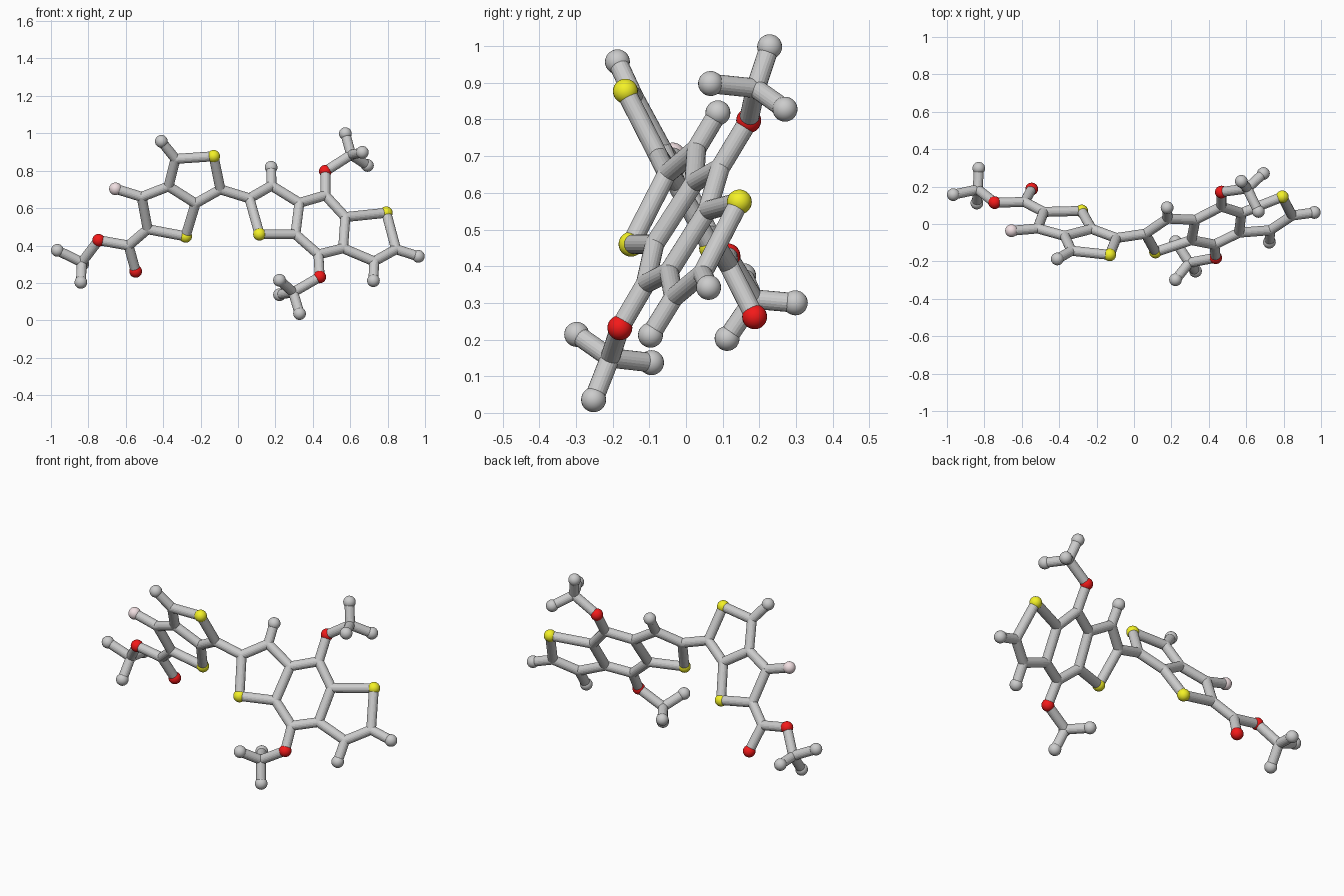
import bpy, bmesh
from mathutils import Vector, Matrix

if "Cube" in bpy.data.objects:
    bpy.data.objects.remove(bpy.data.objects["Cube"])

BALL_R, STICK_R = 0.034, 0.0265

# Each flat ring group lies in one tilted plane y = a + b*x + c*z
def plane(a, b, c, pts):
    return {k: Vector((x, a + b * x + c * z, z)) for k, (x, z) in pts.items()}

def tilt_free(pts):
    return {k: Vector(p) for k, p in pts.items()}

# Left group: two fused five-rings with a branched tail (letter = atom kind)
left = plane(0.285, -0.072, -0.524, {
    "C1": (-0.094, 0.70), "S1": (-0.13, 0.877), "C2": (-0.334, 0.863),
    "H2": (-0.41, 0.957), "C3": (-0.371, 0.716), "C4": (-0.227, 0.625),
    "S2": (-0.28, 0.449), "C5": (-0.483, 0.487), "C6": (-0.515, 0.66),
    "F1": (-0.655, 0.703), "C7": (-0.585, 0.40), "O1": (-0.547, 0.262),
    "O2": (-0.745, 0.428)})
left.update(tilt_free({
    "C8": (-0.835, 0.185, 0.31), "H8": (-0.966, 0.157, 0.374),
    "H9": (-0.84, 0.112, 0.203), "H10": (-0.83, 0.298, 0.30)}))
left_bonds = ("C1-S1 S1-C2 C2-H2 C2-C3 C3-C4 C4-C1 C4-S2 S2-C5 C5-C6 C6-C3 "
              "C6-F1 C5-C7 C7-O1 C7-O2 O2-C8 C8-H8 C8-H9 C8-H10")

# Right group: six-ring between two five-rings, with two branched arms
right = plane(-0.466, 0.333, 0.604, {
    "C1": (0.061, 0.652), "S1": (0.115, 0.46), "C2": (0.179, 0.72),
    "H2": (0.177, 0.818), "C3": (0.328, 0.628), "C4": (0.307, 0.46),
    "C5": (0.467, 0.668), "O1": (0.467, 0.797), "C6": (0.574, 0.552),
    "C7": (0.562, 0.385), "C8": (0.43, 0.352), "O2": (0.437, 0.232),
    "S2": (0.793, 0.575), "C9": (0.845, 0.38), "H9": (0.964, 0.342),
    "C10": (0.728, 0.315), "H10": (0.724, 0.212)})
right.update(tilt_free({
    "C11": (0.605, 0.19, 0.885), "H11": (0.574, 0.228, 0.998),
    "H12": (0.665, 0.067, 0.898), "H13": (0.692, 0.27, 0.828),
    "C12": (0.295, -0.207, 0.15), "H14": (0.329, -0.252, 0.036),
    "H15": (0.222, -0.298, 0.214), "H16": (0.222, -0.094, 0.137)}))
right_bonds = ("C1-S1 C1-C2 C2-H2 C2-C3 C3-C4 C4-S1 C3-C5 C5-O1 C5-C6 C6-C7 "
               "C7-C8 C8-C4 C8-O2 C6-S2 S2-C9 C9-H9 C9-C10 C10-H10 C10-C7 "
               "O1-C11 C11-H11 C11-H12 C11-H13 O2-C12 C12-H14 C12-H15 C12-H16")

def add_stick(bm, p, q):
    d = q - p
    rot = d.to_track_quat('Z', 'Y').to_matrix().to_4x4()
    bmesh.ops.create_cone(bm, cap_ends=True, segments=20, radius1=STICK_R,
                          radius2=STICK_R, depth=d.length,
                          matrix=Matrix.Translation((p + q) / 2) @ rot)

def add_ball(bm, p, r):
    res = bmesh.ops.create_uvsphere(bm, u_segments=24, v_segments=14, radius=r,
                                    matrix=Matrix.Translation(p))
    for f in {f for v in res["verts"] for f in v.link_faces}:
        f.smooth = True

def finish(bm, name, mat=None):
    me = bpy.data.meshes.new(name)
    bm.to_mesh(me)
    bm.free()
    ob = bpy.data.objects.new(name, me)
    bpy.context.collection.objects.link(ob)
    if mat:
        me.materials.append(mat)
    return ob

def colour(name, rgb):
    m = bpy.data.materials.new(name)
    m.diffuse_color = (*rgb, 1)
    m.use_nodes = True
    m.node_tree.nodes["Principled BSDF"].inputs["Base Color"].default_value = m.diffuse_color
    return m

kinds = {"S": ("sulfur_balls", colour("yellow", (0.9, 0.88, 0.02))),
         "O": ("oxygen_balls", colour("red", (0.9, 0.01, 0.01))),
         "F": ("fluorine_ball", colour("pale_pink", (0.88, 0.74, 0.76))),
         "H": ("end_balls", None)}

for side, atoms, bonds in (("left", left, left_bonds), ("right", right, right_bonds)):
    # Grey sticks, with flush round joints at the carbons
    bm = bmesh.new()
    for bond in bonds.split():
        a, b = bond.split("-")
        add_stick(bm, atoms[a], atoms[b])
    for k, p in atoms.items():
        if k[0] == "C":
            add_ball(bm, p, STICK_R)
    finish(bm, side + "_sticks")
    # Balls for the other atoms
    for kind, (label, mat) in kinds.items():
        pts = [p for k, p in atoms.items() if k[0] == kind]
        if pts:
            bm = bmesh.new()
            for p in pts:
                add_ball(bm, p, BALL_R)
            finish(bm, side + "_" + label, mat)

# Stick joining the two groups
bm = bmesh.new()
add_stick(bm, left["C1"], right["C1"])
finish(bm, "linking_stick")
